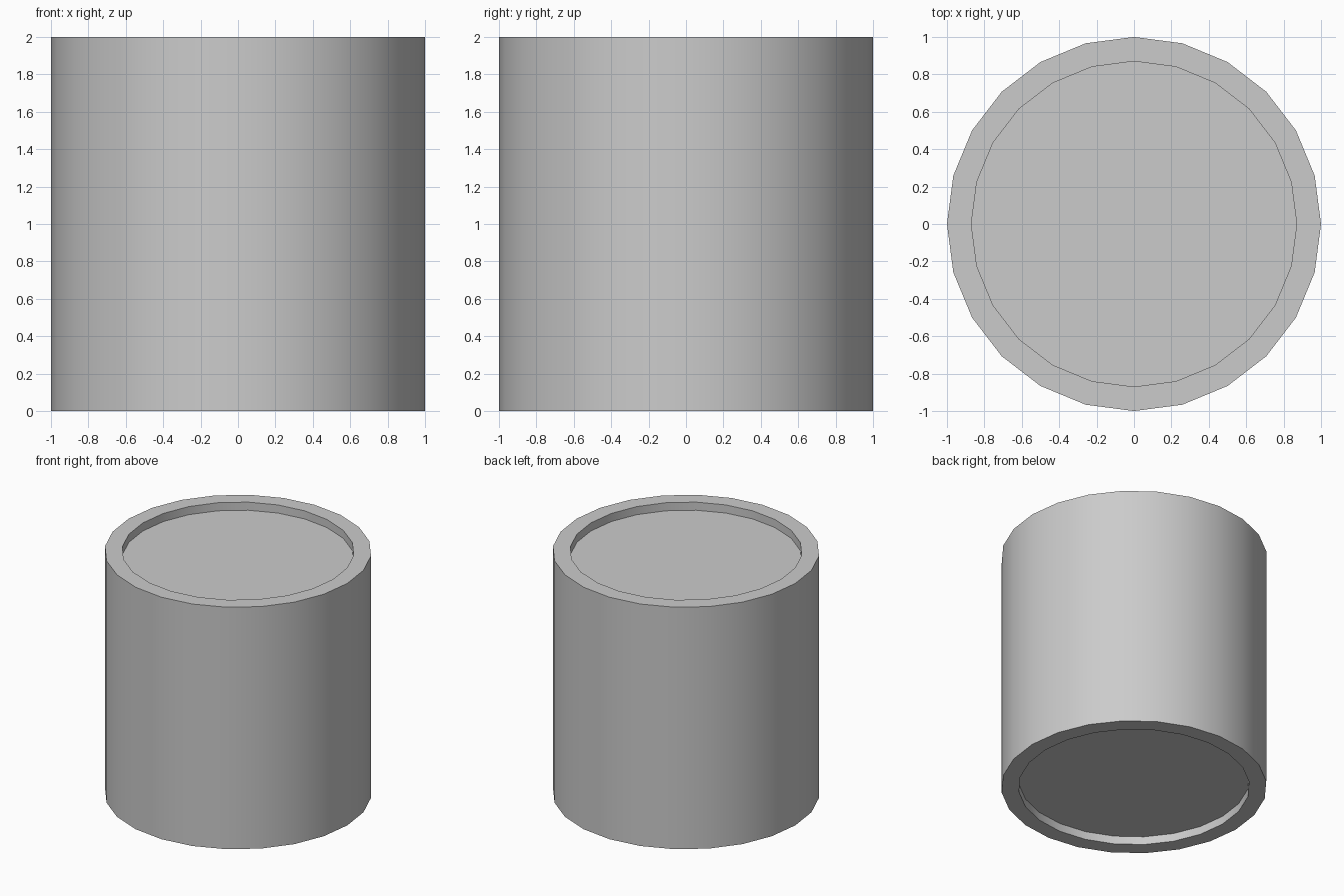
import bpy, bmesh, math

if "Cube" in bpy.data.objects:
    bpy.data.objects.remove(bpy.data.objects["Cube"])

SIDES = 24
RADIUS, INNER, HEIGHT, RECESS = 1.0, 0.87, 2.0, 0.067

bm = bmesh.new()

def ring(r, z):
    return [bm.verts.new((r * math.cos(2 * math.pi * i / SIDES),
                          r * math.sin(2 * math.pi * i / SIDES), z))
            for i in range(SIDES)]

# Profile: bottom recess, bottom rim, outer wall, top rim, top recess
profile = [(INNER, RECESS), (INNER, 0), (RADIUS, 0),
           (RADIUS, HEIGHT), (INNER, HEIGHT), (INNER, HEIGHT - RECESS)]
rings = [ring(r, z) for r, z in profile]
for a, b in zip(rings, rings[1:]):
    for i in range(SIDES):
        j = (i + 1) % SIDES
        bm.faces.new((a[i], a[j], b[j], b[i]))

# Recessed end discs
bm.faces.new(rings[0][::-1])
bm.faces.new(rings[-1])
bmesh.ops.recalc_face_normals(bm, faces=bm.faces[:])

mesh = bpy.data.meshes.new("can_body")
bm.to_mesh(mesh)
bm.free()
can = bpy.data.objects.new("can_body", mesh)
bpy.context.collection.objects.link(can)

# Smooth walls, sharp rims
bpy.context.view_layer.objects.active = can
can.select_set(True)
bpy.ops.object.shade_smooth_by_angle(angle=math.radians(30))
